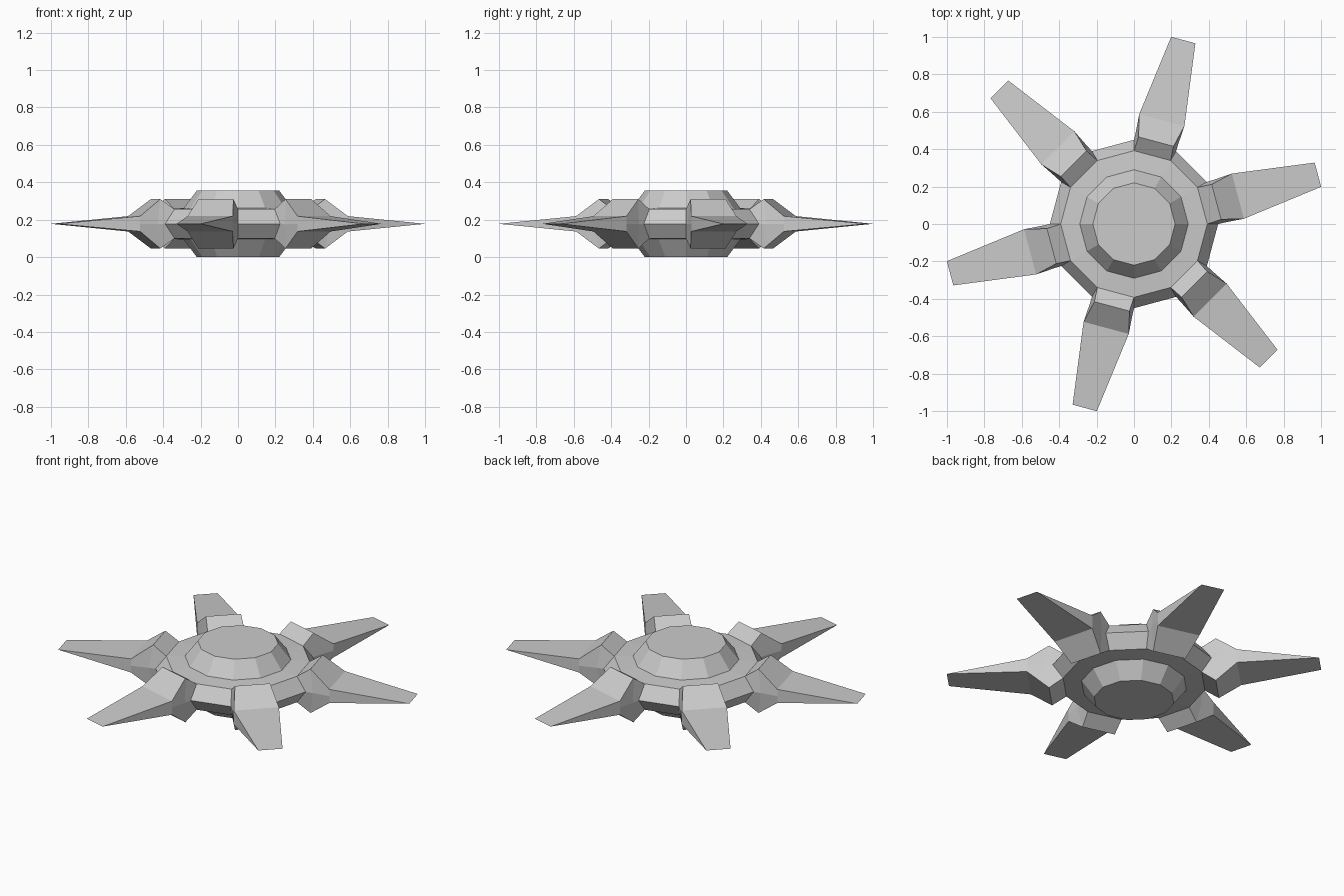
import bpy
from math import cos, sin, pi, radians

if "Cube" in bpy.data.objects:
    bpy.data.objects.remove(bpy.data.objects["Cube"])

MID = 0.178   # everything mirrors above and below this height
SIDES = 12


def make_object(name, verts, faces):
    mesh = bpy.data.meshes.new(name)
    mesh.from_pydata(verts, [], faces)
    mesh.validate()
    obj = bpy.data.objects.new(name, mesh)
    bpy.context.collection.objects.link(obj)
    return obj


# Hull: twelve-sided turned body; rim is left open where the arms join
half = [(0.22, 0.178), (0.29, 0.085), (0.392, 0.078)]        # radius, height from MID
profile = half + [(0.45, 0.0)] + [(r, -h) for r, h in reversed(half)]
verts = [(r * cos(i * 2 * pi / SIDES), r * sin(i * 2 * pi / SIDES), MID + h)
         for r, h in profile for i in range(SIDES)]
last = (len(profile) - 1) * SIDES
faces = [list(range(SIDES)), list(range(last + SIDES - 1, last - 1, -1))]
for ring in range(len(profile) - 1):
    for i in range(SIDES):
        if ring in (2, 3) and i % 2 == 0:
            continue
        j = (i + 1) % SIDES
        a, b = ring * SIDES, (ring + 1) * SIDES
        faces.append((a + i, b + i, b + j, a + j))
make_object("hull", verts, faces)

# Arm: six-point sections (top, middle, bottom on each side) lofted outward
step = pi / SIDES
base_top = (0.392 * cos(step), 0.392 * sin(step))
base_mid = (0.45 * cos(step), 0.45 * sin(step))
# each section: (distance, half width) of corners, then of middle, corner height
sections = [
    (base_top, base_mid, 0.078),
    ((0.456, 0.097), (0.475, 0.118), 0.132),
    ((0.575, 0.125), (0.575, 0.125), 0.041),
]
arm_verts = []
for (cr, cw), (mr, mw), h in sections:
    arm_verts += [(cr, cw, h), (mr, mw, 0), (cr, cw, -h),
                  (cr, -cw, -h), (mr, -mw, 0), (cr, -cw, h)]
arm_faces = []
for s in range(len(sections) - 1):
    for k in range(6):
        n = (k + 1) % 6
        a, b = s * 6, s * 6 + 6
        arm_faces.append((a + k, a + n, b + n, b + k))

# Blade: the last section tapers to a single flat edge
arm_verts += [(1.018, 0.067, 0), (1.018, -0.067, 0)]
arm_faces += [(12, 18, 19, 17), (14, 15, 19, 18),
              (12, 13, 18), (13, 14, 18), (15, 16, 19), (16, 17, 19)]
arm_faces = [tuple(reversed(f)) if i < 12 else f for i, f in enumerate(arm_faces)]

for n in range(6):
    ang = radians(15 + 60 * n)
    placed = [(x * cos(ang) - y * sin(ang), x * sin(ang) + y * cos(ang), MID + z)
              for x, y, z in arm_verts]
    make_object(f"arm_{n + 1}", placed, arm_faces)

# Make all normals point outward
import bmesh
for obj in bpy.context.collection.objects:
    bm = bmesh.new()
    bm.from_mesh(obj.data)
    bmesh.ops.recalc_face_normals(bm, faces=bm.faces)
    bm.to_mesh(obj.data)
    bm.free()
